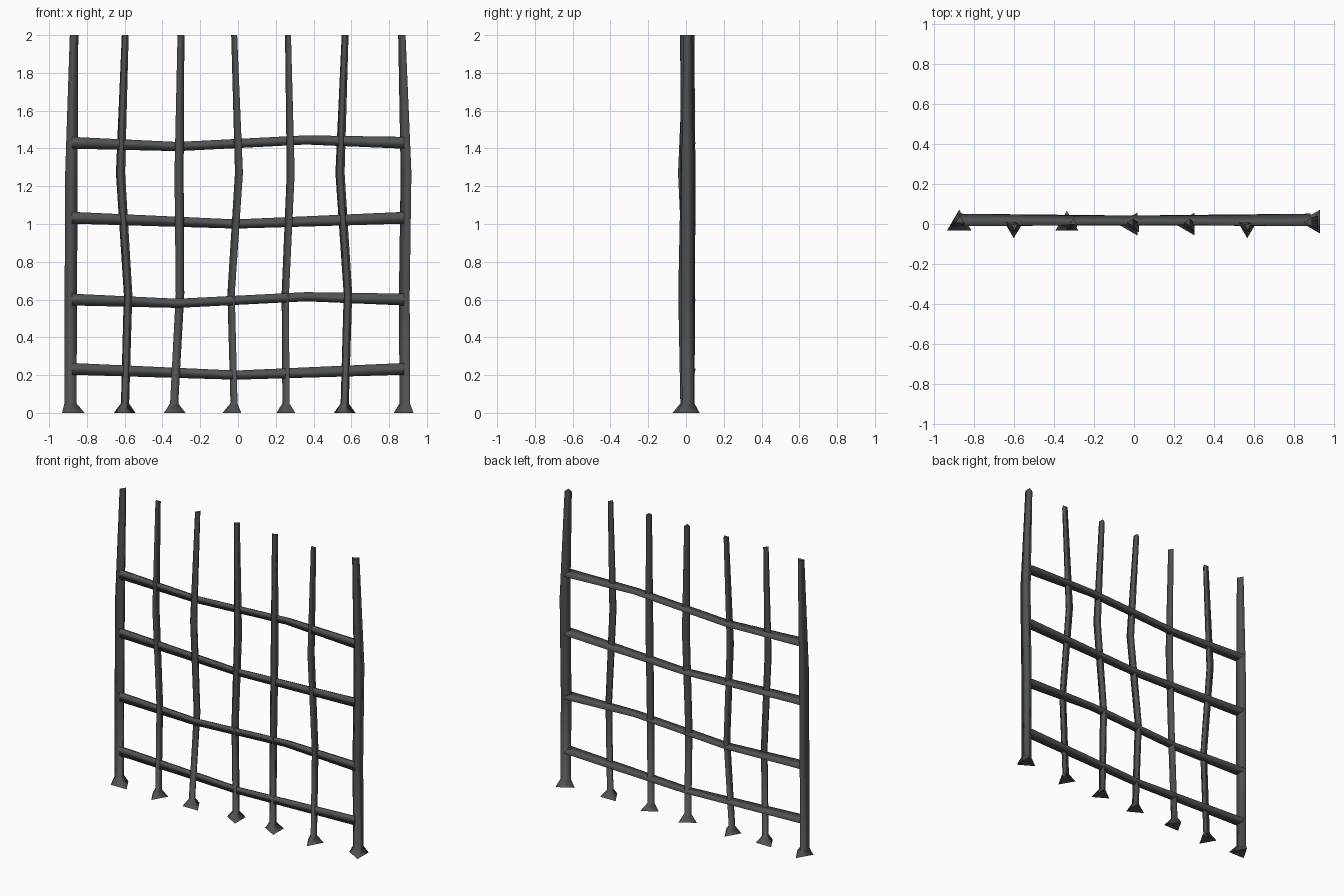
import bpy, bmesh, math
from mathutils import Vector

if "Cube" in bpy.data.objects:
    bpy.data.objects.remove(bpy.data.objects["Cube"])

iron = bpy.data.materials.new("dark_iron")
iron.diffuse_color = (0.08, 0.087, 0.087, 1)
iron.use_nodes = True
iron.node_tree.nodes["Principled BSDF"].inputs["Base Color"].default_value = iron.diffuse_color


def sweep(name, rings, axis, angle, depth=1.0):
    """Three-sided bar through rings of (centre, radius), along z or x."""
    bm = bmesh.new()
    loops = []
    for c, r in rings:
        loop = []
        for k in range(3):
            a = math.radians(angle + 120 * k)
            off = (math.cos(a), math.sin(a), 0) if axis == 'z' else (0, depth * math.cos(a), math.sin(a))
            loop.append(bm.verts.new(Vector(c) + Vector(off) * r))
        loops.append(loop)
    for a, b in zip(loops, loops[1:]):
        for k in range(3):
            bm.faces.new((a[k], a[(k + 1) % 3], b[(k + 1) % 3], b[k]))
    bm.faces.new(loops[0])
    bm.faces.new(loops[-1])
    bmesh.ops.recalc_face_normals(bm, faces=bm.faces)
    for f in bm.faces:
        f.smooth = len(f.verts) == 4
    me = bpy.data.meshes.new(name)
    bm.to_mesh(me)
    bm.free()
    me.materials.append(iron)
    ob = bpy.data.objects.new(name, me)
    bpy.context.collection.objects.link(ob)


# Uprights: direction of the triangle's point, x and y at each height
heights = (0, 0.05, 0.63, 1.27, 2)
thick = (0.069, 0.037, 0.038, 0.038, 0.026)
thin = (0.066, 0.025, 0.026, 0.028, 0.021)
mid_y = (0, 0, 0.01, -0.018, 0.008)
side_y = (-0.005, -0.005, -0.015, 0.0, -0.01)
posts = [
    (90, thick, (-0.872, -0.887, -0.885, -0.882, -0.868), (0.003, 0.008, 0.01, 0.012, 0.018)),
    (-90, thin, (-0.6, -0.598, -0.582, -0.622, -0.597), side_y),
    (90, thin, (-0.335, -0.338, -0.307, -0.312, -0.302), mid_y),
    (180, thin, (-0.016, -0.015, -0.03, 0.012, -0.015), mid_y),
    (180, thin, (0.27, 0.26, 0.257, 0.286, 0.27), mid_y),
    (-90, thin, (0.565, 0.565, 0.582, 0.54, 0.567), side_y),
    (180, thick, (0.894, 0.892, 0.89, 0.899, 0.874), (0.012, 0.01, 0.008, 0.008, 0.01)),
]
for i, (ang, rs, xs, ys) in enumerate(posts):
    sweep(f"upright_{i + 1}", [((x, y, z), r) for x, y, z, r in zip(xs, ys, heights, rs)], 'z', ang)

# Crossbars, alternating a single sag and a double bend
for i, z in enumerate((0.23, 0.6, 1.03, 1.43)):
    if i % 2 == 0:
        pts = [(-0.88, 0.003), (-0.01, -0.03), (0.88, 0.003)]
    else:
        pts = [(-0.88, 0), (-0.32, -0.02), (0.36, 0.015), (0.88, 0)]
    last = len(pts) - 1
    sweep(f"crossbar_{i + 1}",
          [((x, 0.01, z + d), 0.036 if k in (0, last) else 0.028) for k, (x, d) in enumerate(pts)],
          'x', 0, 1.15)
